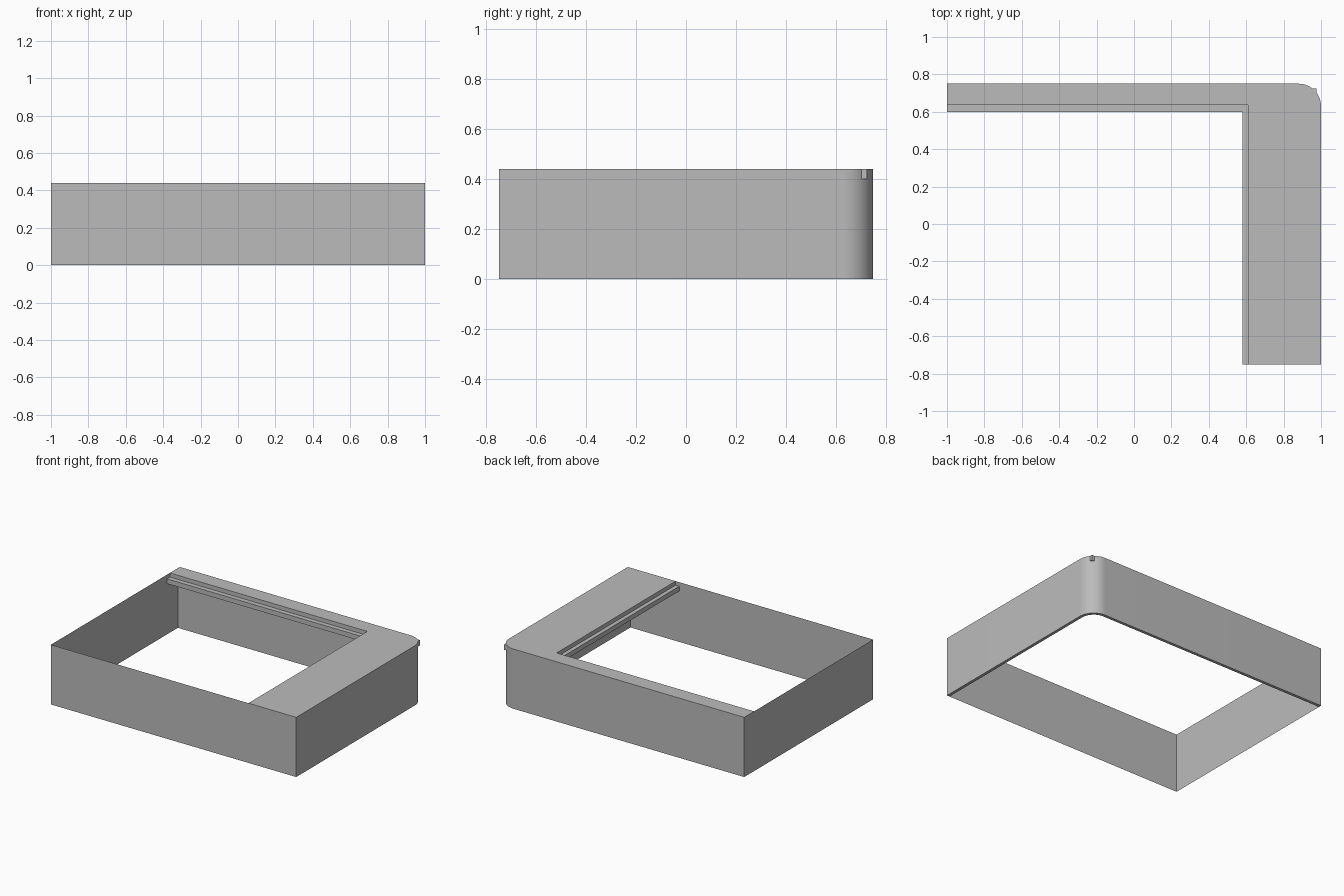
import bpy, bmesh, math

cube = bpy.data.objects.get("Cube")
if cube:
    bpy.data.objects.remove(cube, do_unlink=True)

X, Y, H = 1.0, 0.75, 0.44      # half width, half depth, height
WALL, RADIUS = 0.022, 0.12     # wall thickness, outer corner radius
LEDGE_Z, LIP_Z = 0.41, 0.375   # top and bottom of the lower lip

grey = bpy.data.materials.new("plain grey")
grey.use_nodes = True
grey.diffuse_color = (0.5, 0.5, 0.5, 1)
grey.node_tree.nodes["Principled BSDF"].inputs["Base Color"].default_value = (0.5, 0.5, 0.5, 1)


def corner_path(inset):
    """L-shaped path along the right and back sides with a rounded corner."""
    r = RADIUS - inset
    cx, cy = X - RADIUS, Y - RADIUS
    arc = [(cx + r * math.cos(a), cy + r * math.sin(a))
           for a in (math.pi / 2 * i / 16 for i in range(17))]
    return [(X - inset, -Y)] + arc + [(-X, Y - inset)]


def finish(name, bm):
    mesh = bpy.data.meshes.new(name)
    bm.to_mesh(mesh)
    bm.free()
    mesh.materials.append(grey)
    obj = bpy.data.objects.new(name, mesh)
    bpy.context.collection.objects.link(obj)
    bpy.ops.object.select_all(action='DESELECT')
    obj.select_set(True)
    bpy.context.view_layer.objects.active = obj
    bpy.ops.object.shade_smooth_by_angle(angle=math.radians(30))


def prism(name, outline, z0, z1):
    bm = bmesh.new()
    base = bm.faces.new([bm.verts.new((x, y, z0)) for x, y in outline])
    top = bmesh.ops.extrude_face_region(bm, geom=[base])["geom"]
    verts = [v for v in top if isinstance(v, bmesh.types.BMVert)]
    bmesh.ops.translate(bm, verts=verts, vec=(0, 0, z1 - z0))
    bmesh.ops.recalc_face_normals(bm, faces=bm.faces)
    finish(name, bm)


def l_plate(name, inset, inner_x, inner_y, z0, z1):
    inner = [(-X, inner_y), (inner_x, inner_y), (inner_x, -Y)]
    prism(name, corner_path(inset) + inner, z0, z1)


# Right and back wall with rounded corner
prism("corner_wall", corner_path(0) + corner_path(WALL)[::-1], 0, LEDGE_Z)

# Wide top plate and the stepped lip beneath its inner edge
l_plate("top_plate", 0, 0.61, 0.635, LEDGE_Z, H)
l_plate("inner_lip", WALL, 0.58, 0.60, LIP_Z, LEDGE_Z)

# Small tab on the rounded corner
prism("corner_tab", [(0.95, 0.70), (0.975, 0.70), (0.975, 0.725), (0.95, 0.725)], 0.40, H)

# Paper-thin front and left walls
bm = bmesh.new()
path = [(X, -Y), (-X, -Y), (-X, Y)]
low = [bm.verts.new((x, y, 0)) for x, y in path]
high = [bm.verts.new((x, y, H)) for x, y in path]
for i in range(2):
    bm.faces.new((low[i + 1], low[i], high[i], high[i + 1]))
finish("thin_walls", bm)
